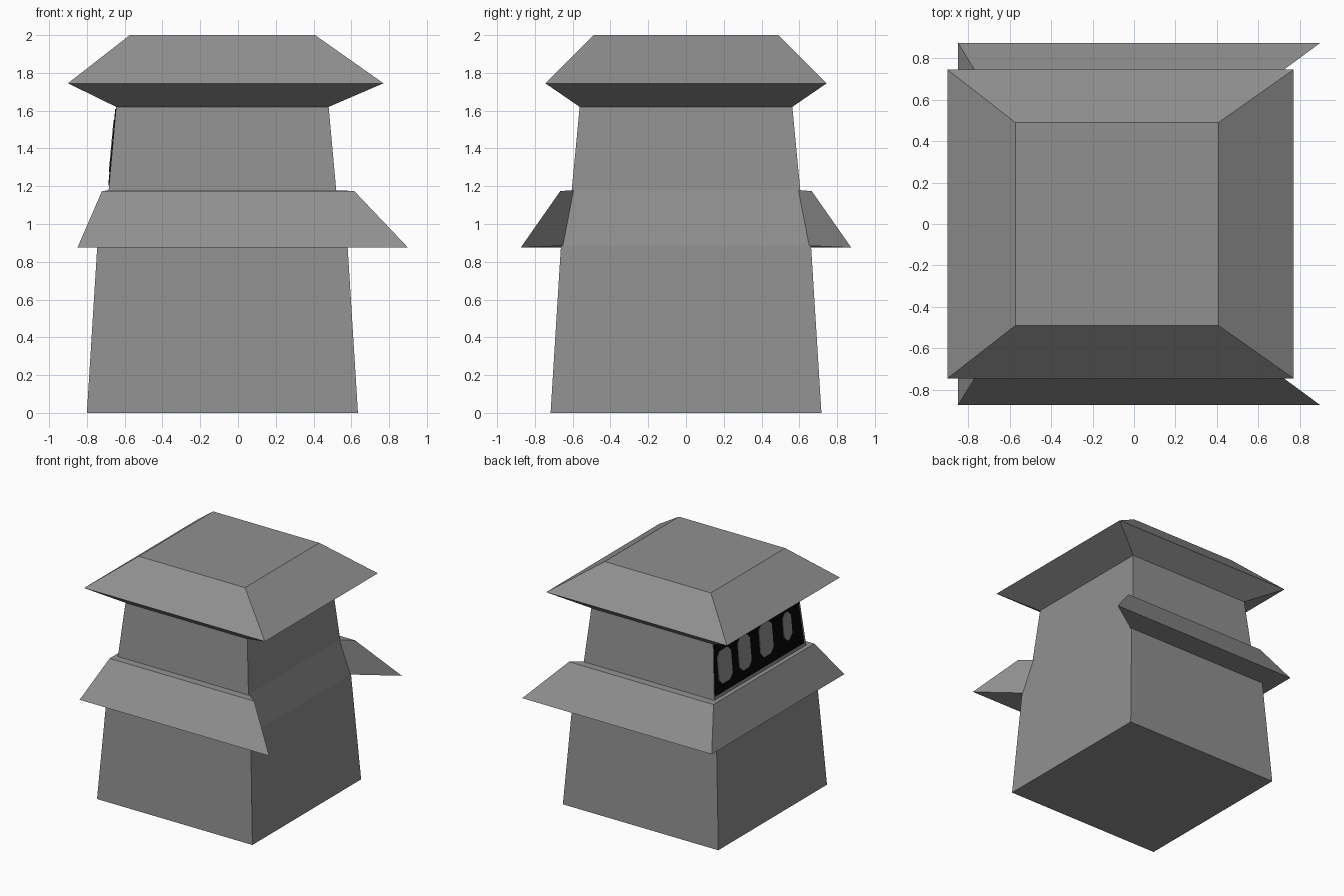
import bpy, bmesh

if "Cube" in bpy.data.objects:
    bpy.data.objects.remove(bpy.data.objects["Cube"])


def material(name, v):
    m = bpy.data.materials.new(name)
    m.diffuse_color = (v, v, v, 1)
    m.use_nodes = True
    m.node_tree.nodes["Principled BSDF"].inputs["Base Color"].default_value = m.diffuse_color
    return m


GREY = material("stone grey", 0.28)
BLACK = material("window black", 0.002)


def finish(name, bm, mat):
    bmesh.ops.recalc_face_normals(bm, faces=bm.faces)
    me = bpy.data.meshes.new(name)
    bm.to_mesh(me)
    bm.free()
    me.materials.append(mat)
    ob = bpy.data.objects.new(name, me)
    bpy.context.collection.objects.link(ob)
    return ob


def loft(name, loops, mat):
    """Join equal-sized vertex loops into one capped solid."""
    bm = bmesh.new()
    rings = [[bm.verts.new(p) for p in loop] for loop in loops]
    n = len(rings[0])
    for a, b in zip(rings, rings[1:]):
        for i in range(n):
            j = (i + 1) % n
            bm.faces.new((a[i], a[j], b[j], b[i]))
    bm.faces.new(rings[0])
    bm.faces.new(rings[-1])
    return finish(name, bm, mat)


def rect(z, x0, x1, y):
    return [(x0, -y, z), (x1, -y, z), (x1, y, z), (x0, y, z)]


# tapered tower walls and the overhanging roof
loft("tower_walls", [rect(0, -0.80, 0.635, 0.717), rect(0.885, -0.745, 0.58, 0.662),
                     rect(1.18, -0.685, 0.52, 0.605), rect(1.62, -0.645, 0.48, 0.563)], GREY)
loft("roof", [rect(1.62, -0.645, 0.48, 0.563), rect(1.745, -0.90, 0.77, 0.745),
              rect(2.0, -0.573, 0.408, 0.49)], GREY)

# lower eave wrapping the front, left and back, open on the right
# profile points: z, left x, right x, half depth
EAVE = [(0.885, -0.735, 0.58, 0.652), (0.875, -0.85, 0.90, 0.875),
        (1.175, -0.72, 0.615, 0.665), (1.178, -0.675, 0.52, 0.595)]
loft("lower_eave", [[(xr if right else xl, side * y, z) for z, xl, xr, y in EAVE]
                    for right, side in ((1, -1), (0, -1), (0, 1), (1, 1))], GREY)


# window band on the upper left wall
def plate(name, outline, out, mat):
    def wall(z):
        return -0.685 + (z - 1.18) / 0.44 * 0.04
    loft(name, [[(wall(z) - d, y, z) for y, z in outline] for d in (0, out)], mat)


plate("window_band", [(-0.58, 1.205), (0.595, 1.205), (0.56, 1.61), (-0.545, 1.61)], 0.004, BLACK)
for i, (y, w, z0, z1) in enumerate([(0.445, 0.18, 1.275, 1.54), (0.185, 0.16, 1.28, 1.55),
                                    (-0.10, 0.17, 1.285, 1.55), (-0.38, 0.11, 1.305, 1.53)]):
    h, c = w / 2, 0.04
    plate(f"window_{i + 1}", [(y - h + c, z0), (y + h - c, z0), (y + h, z0 + c), (y + h, z1 - c),
                              (y + h - c, z1), (y - h + c, z1), (y - h, z1 - c), (y - h, z0 + c)],
          0.008, GREY)
